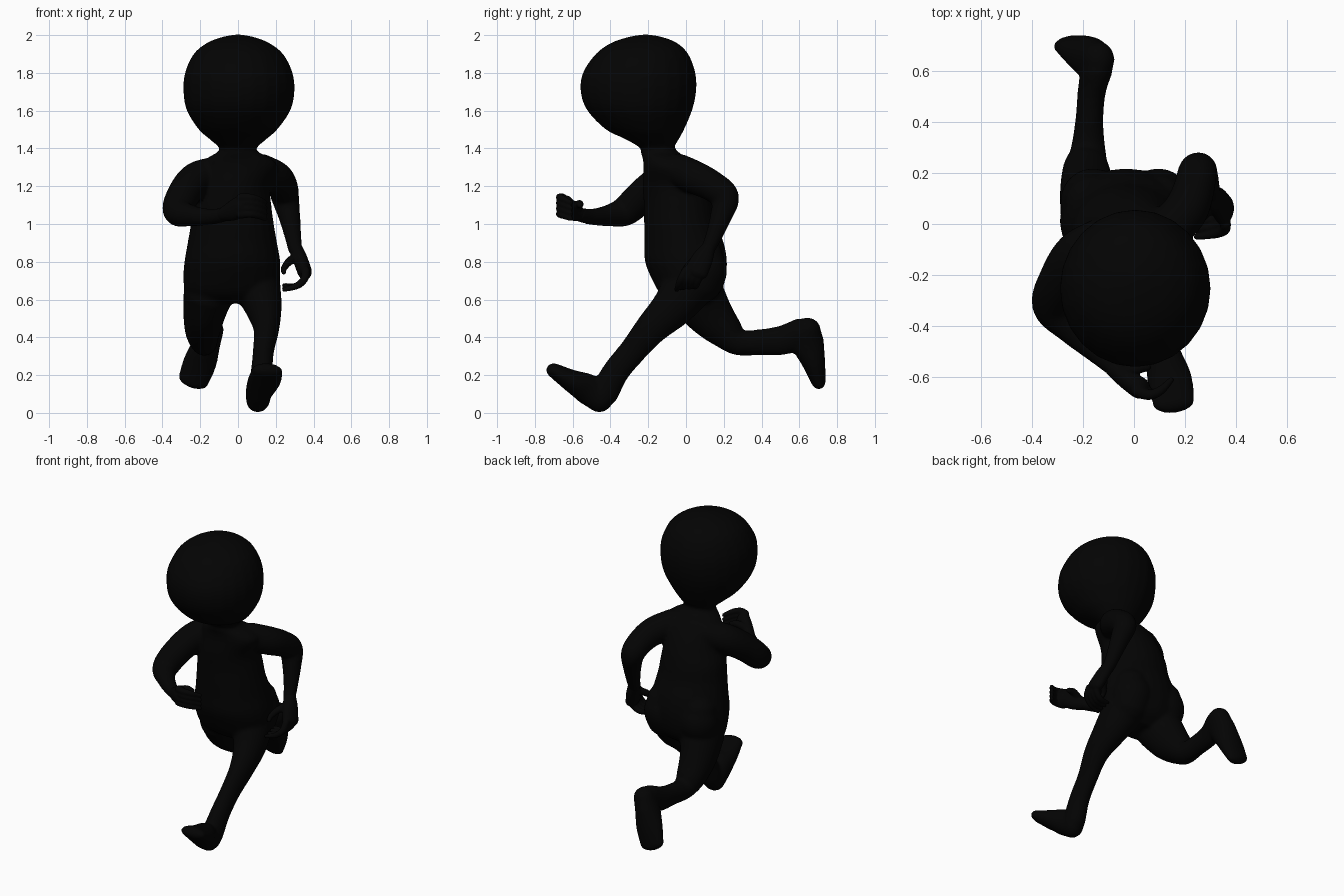
import bpy, bmesh, math
from mathutils import Vector

black = bpy.data.materials.new("matte black")
black.diffuse_color = (0.001, 0.001, 0.001, 1)
X, Y, Z = Vector((1, 0, 0)), Vector((0, 1, 0)), Vector((0, 0, 1))


def spline(pts, steps=5):
    """Catmull-Rom samples through points of (x, y, z, radius a, radius b)."""
    p = [Vector(q if len(q) == 5 else (*q, q[3])) for q in pts]
    p = [p[0] * 2 - p[1]] + p + [p[-1] * 2 - p[-2]]
    out = []
    for i in range(1, len(p) - 2):
        a, b, c, d = p[i - 1:i + 3]
        for s in range(steps):
            t = s / steps
            out.append((b * 2 + (c - a) * t + (a * 2 - b * 5 + c * 4 - d) * t * t
                        + (b * 3 - a - c * 3 + d) * t ** 3) * 0.5)
    return out + [p[-2]]


def limb(bm, pts, ref=X, level=False, sides=24, grow=0.003):
    """Loft elliptical rings along a path; radius a lies along ref. Ends are rounded."""
    smp = spline(pts)
    rings = []
    for i, s in enumerate(smp):
        tan = (smp[min(i + 1, len(smp) - 1)] - smp[max(i - 1, 0)]).to_3d().normalized()
        if level:
            tan = Z if tan.z > 0 else -Z
        side = (ref - tan * ref.dot(tan)).normalized()
        rings.append([s.to_3d(), side, tan.cross(side),
                      max(s[3], .002) + grow, max(s[4], .002) + grow, tan])

    def cap(r, sign):
        k = min(r[3], r[4])
        return [[r[0] + r[5] * sign * k * math.sin(h), r[1], r[2],
                 r[3] * math.cos(h), r[4] * math.cos(h), r[5]] for h in (.4, .8, 1.15, 1.45)]
    if not level:
        rings = cap(rings[0], -1)[::-1] + rings + cap(rings[-1], 1)
    loops = []
    for c, u, v, a, b, _ in rings:
        loops.append([bm.verts.new(c + u * a * math.cos(t) + v * b * math.sin(t))
                      for t in (2 * math.pi * k / sides for k in range(sides))])
    for l, m in zip(loops, loops[1:]):
        for k in range(sides):
            n = (k + 1) % sides
            bm.faces.new((l[k], l[n], m[n], m[k]))
    bm.faces.new(loops[0][::-1])
    bm.faces.new(loops[-1])


def finish(bm, name, voxel, smooth):
    """Fuse the overlapping limbs into one smooth skin."""
    bmesh.ops.recalc_face_normals(bm, faces=bm.faces)
    me = bpy.data.meshes.new(name)
    bm.to_mesh(me)
    bm.free()
    me.materials.append(black)
    me.shade_smooth()
    ob = bpy.data.objects.new(name, me)
    bpy.context.collection.objects.link(ob)
    r = ob.modifiers.new("fuse", 'REMESH')
    r.mode, r.voxel_size, r.use_smooth_shade = 'VOXEL', voxel, True
    s = ob.modifiers.new("soften", 'SMOOTH')
    s.factor, s.iterations = 0.5, smooth


body = bmesh.new()
# head
limb(body, [(0, -.13, 1.33, .10, .09), (0, -.15, 1.395, .095, .085), (0, -.18, 1.45, .152, .143),
            (0, -.217, 1.5, .208, .207), (.003, -.245, 1.6, .274, .277), (.005, -.252, 1.70, .294, .306),
            (.004, -.248, 1.80, .285, .298), (.002, -.233, 1.9, .237, .245),
            (0, -.222, 1.96, .162, .172), (0, -.215, 1.992, .075, .08), (0, -.215, 2.003, .01, .01)],
     level=True, grow=0)
# torso
limb(body, [(0, -.15, 1.42, .085, .08), (0, -.14, 1.38, .11, .10), (.005, -.11, 1.35, .165, .12),
            (.01, -.085, 1.3, .20, .14), (-.015, -.06, 1.2, .185, .17), (-.03, -.04, 1.1, .207, .183),
            (-.03, -.03, 1.0, .22, .192), (-.03, -.01, .9, .237, .21), (-.03, 0, .8, .254, .217),
            (-.035, .015, .7, .255, .192), (-.035, .02, .63, .235, .155), (-.035, .02, .58, .15, .09)],
     level=True, grow=0)
# buttocks
for x in (-.16, .095):
    limb(body, [(x, .085, .82, .11), (x, .09, .76, .125), (x, .075, .70, .12)])
# arm swung back
limb(body, [(.12, -.04, 1.285, .085), (.2, .05, 1.245, .085), (.235, .14, 1.20, .078),
            (.25, .208, 1.14, .071), (.272, .185, 1.04, .055), (.292, .145, .93, .041),
            (.303, .115, .865, .035)])
# arm swung forward
limb(body, [(-.12, -.06, 1.27, .085), (-.22, -.12, 1.235, .09), (-.285, -.22, 1.16, .085),
            (-.318, -.32, 1.07, .077), (-.25, -.41, 1.045, .054), (-.15, -.50, 1.038, .04),
            (-.07, -.565, 1.05, .035)], ref=Z)
# front leg
limb(body, [(.10, .01, .67, .125, .135), (.135, -.07, .56, .095, .11), (.15, -.18, .45, .066, .085),
            (.135, -.28, .33, .053, .07), (.125, -.37, .22, .054, .068), (.113, -.43, .11, .06, .072),
            (.11, -.45, .07, .058, .06)])
limb(body, [(.105, -.455, .068, .06, .066), (.115, -.52, .125, .07, .078),
            (.14, -.61, .172, .085, .056), (.155, -.70, .225, .08, .036)])
# back leg
limb(body, [(-.155, .05, .64, .132, .145), (-.178, .12, .53, .11, .125), (-.187, .21, .43, .09, .092),
            (-.18, .28, .373, .068, .066), (-.175, .40, .375, .052, .066), (-.165, .52, .387, .052, .076),
            (-.145, .61, .425, .06, .075)])
limb(body, [(-.14, .643, .44, .062, .068), (-.165, .645, .37, .07, .083),
            (-.20, .675, .27, .085, .06), (-.238, .70, .17, .08, .036)])
finish(body, "running_body", 0.011, 7)

# hand lowered at the hip
hand = bmesh.new()
limb(hand, [(.303, .12, .875, .034), (.327, .09, .82, .052, .036), (.352, .055, .75, .06, .036)], ref=Y)
for i in range(4):
    y = (i - 1.5) * .03
    limb(hand, [(.358, .045 + y, .755, .019), (.352, .02 + y, .71, .018),
                (.31, .005 + y, .672, .015), (.245, -.005 + y, .652 + .008 * i, .009)], ref=Y, sides=12)
limb(hand, [(.31, .08, .825, .024), (.27, .035, .80, .019), (.243, .0, .765, .014),
            (.242, -.015, .745, .011)], ref=Y, sides=12)
finish(hand, "lowered_hand", 0.006, 4)

# hand raised in front
hand = bmesh.new()
limb(hand, [(-.08, -.56, 1.05, .034), (-.03, -.605, 1.07, .05, .036), (.02, -.64, 1.095, .056, .04)], ref=Z)
for i in range(4):
    z = (i - 1.5) * .029
    limb(hand, [(.015, -.655, 1.095 + z, .021), (.06, -.668, 1.097 + z, .018),
                (.105, -.65, 1.088 + z, .015), (.145, -.61, 1.07 + z, .009)], ref=Z, sides=12)
limb(hand, [(-.04, -.58, 1.085, .024), (.01, -.565, 1.105, .02), (.05, -.56, 1.10, .014)], ref=Z, sides=12)
finish(hand, "raised_hand", 0.006, 4)
